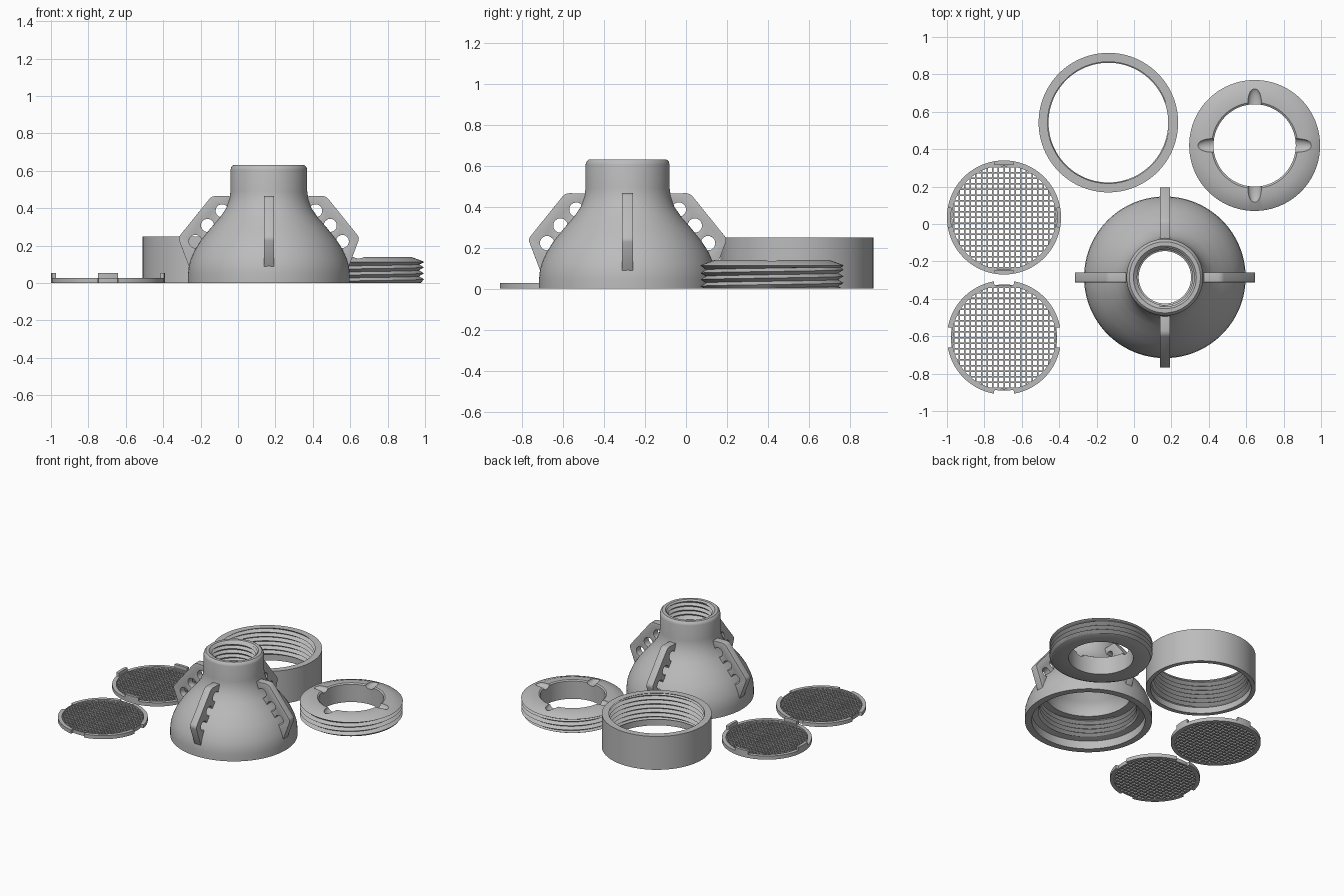
import bpy, bmesh
from math import cos, sin, pi, sqrt
from mathutils import Matrix, Vector

cube = bpy.data.objects.get("Cube")
if cube:
    bpy.data.objects.remove(cube)

grey = bpy.data.materials.new("plain grey")
grey.use_nodes = True
colour = (0.5, 0.5, 0.5, 1)
grey.diffuse_color = colour
grey.node_tree.nodes["Principled BSDF"].inputs["Base Color"].default_value = colour

PITCH = 0.032


def finish(bm, name, centre=(0, 0)):
    """Turn a bmesh into a grey object standing at centre."""
    bmesh.ops.recalc_face_normals(bm, faces=bm.faces)
    mesh = bpy.data.meshes.new(name)
    bm.to_mesh(mesh)
    bm.free()
    mesh.materials.append(grey)
    obj = bpy.data.objects.new(name, mesh)
    obj.location = (*centre, 0)
    bpy.context.collection.objects.link(obj)
    return obj


def thread(r, z0, z1, depth):
    """Profile rows, bottom to top, that wind into a V-shaped screw thread."""
    def row(k):
        def point(a):
            z = z0 + PITCH * (k / 2 - 1 + a / (2 * pi))
            if z < z0 + 1e-4:
                return r, z0
            if z > z1 - 1e-4:
                return r, z1
            return r + (depth if k % 2 else -depth), z
        return point
    return [row(k) for k in range(2 * int((z1 - z0) / PITCH + 1) + 4)]


def lathe(name, centre, profile, start=0, sweep=2 * pi, steps=96):
    """Spin a closed profile; a partial sweep gets end caps."""
    bm = bmesh.new()
    known = {}
    full = sweep > 6

    def vert(row, j):
        a = start + sweep * j / steps
        r, z = row(a) if callable(row) else row
        turn = start + sweep * (j % steps if full else j) / steps
        co = (r * cos(turn), r * sin(turn), z)
        key = tuple(round(c, 5) for c in co)
        if key not in known:
            known[key] = bm.verts.new(co)
        return known[key]

    cols = [[vert(row, j) for row in profile] for j in range(steps + 1)]
    for left, right in zip(cols, cols[1:]):
        for i in range(len(profile)):
            loop = [left[i - 1], right[i - 1], right[i], left[i]]
            loop = list(dict.fromkeys(loop))
            if len(loop) > 2 and not bm.faces.get(loop):
                bm.faces.new(loop)
    if not full:
        bm.faces.new(cols[0])
        bm.faces.new(cols[-1])
    return finish(bm, name, centre)


def bake(obj):
    """Replace the mesh by its modified version."""
    deps = bpy.context.evaluated_depsgraph_get()
    mesh = bpy.data.meshes.new_from_object(obj.evaluated_get(deps))
    obj.modifiers.clear()
    obj.data = mesh


def cut(obj, bm):
    """Subtract a bmesh, given in the object's own frame."""
    cutter = finish(bm, "cutter", obj.location[:2])
    cutter.hide_render = True
    mod = obj.modifiers.new("cut", "BOOLEAN")
    mod.operation = "DIFFERENCE"
    mod.object = cutter
    bake(obj)
    bpy.data.objects.remove(cutter)


# Funnel body: dome and neck outside, threaded hollow inside
BODY = (0.165, -0.285)
dome = [(0.432, 0.05), (0.428, 0.09), (0.416, 0.13), (0.394, 0.18), (0.362, 0.23),
        (0.31, 0.295), (0.262, 0.35), (0.228, 0.4), (0.211, 0.45)]
neck = [(0.205, 0.49), (0.205, 0.605), (0.201, 0.62), (0.19, 0.63), (0.168, 0.63)]
hollow = [(0.14, 0.49), (0.14, 0.46), (0.18, 0.4), (0.215, 0.35), (0.26, 0.295),
          (0.29, 0.25), (0.29, 0.2)]
lathe("funnel_body", BODY, [(0.432, 0)] + dome + neck
      + thread(0.157, 0.5, 0.62, 0.009)[::-1] + hollow
      + thread(0.34, 0.07, 0.2, 0.012)[::-1] + [(0.385, 0.06), (0.385, 0)])

# Four rounded fins, each with three holes along the dome
THICK = 0.053
outline = [(0.185, 0.463), (0.285, 0.466), (0.303, 0.462), (0.316, 0.452),
           (0.474, 0.256), (0.481, 0.243), (0.48, 0.228), (0.428, 0.09), (0.418, 0.075)]
outline += [(r - 0.02, z) for r, z in dome[1:]]
bm = bmesh.new()
face = bm.faces.new([bm.verts.new((r, -THICK / 2, z)) for r, z in outline])
side = bmesh.ops.extrude_face_region(bm, geom=[face])["geom"]
bmesh.ops.translate(bm, vec=(0, THICK, 0),
                    verts=[v for v in side if isinstance(v, bmesh.types.BMVert)])
fin = finish(bm, "fin_1", BODY)
holes = bmesh.new()
for r, z in [(0.25, 0.386), (0.328, 0.308), (0.393, 0.222)]:
    bmesh.ops.create_cone(holes, segments=24, radius1=0.035, radius2=0.035, depth=0.2,
                          cap_ends=True, matrix=Matrix.Translation((r, 0, z))
                          @ Matrix.Rotation(pi / 2, 4, "X"))
cut(fin, holes)
bevel = fin.modifiers.new("round", "BEVEL")
bevel.width = 0.012
bevel.segments = 3
bevel.limit_method = "ANGLE"
bevel.angle_limit = 0.9
bake(fin)
for k in range(1, 4):
    twin = bpy.data.objects.new(f"fin_{k + 1}", fin.data)
    twin.location = fin.location
    twin.rotation_euler.z = k * pi / 2
    bpy.context.collection.objects.link(twin)

# Tall collar threaded on the inside
lathe("threaded_collar", (-0.137, 0.542),
      [(0.373, 0), (0.373, 0.25), (0.325, 0.25)]
      + thread(0.332, 0.05, 0.244, 0.012)[::-1] + [(0.342, 0.045), (0.342, 0)])

# Screw ring threaded on the outside, with four finger slots on top
ring = lathe("screw_ring", (0.645, 0.42),
             [(0.22, 0), (0.33, 0)] + thread(0.336, 0.004, 0.104, 0.013)
             + [(0.35, 0.112), (0.345, 0.116), (0.28, 0.14), (0.23, 0.14), (0.22, 0.133)])
slots = bmesh.new()
for k in range(4):
    bmesh.ops.create_uvsphere(slots, u_segments=24, v_segments=12, radius=1,
                              matrix=Matrix.Rotation(k * pi / 2, 4, "Z")
                              @ Matrix.Translation((0.225, 0, 0.142))
                              @ Matrix.Diagonal((0.085, 0.037, 0.028, 1)))
cut(ring, slots)


# Two mesh screens: one with raised tabs, one with matching notches
def screen(name, centre, tabbed):
    def hoop(r0, r1, z0, z1):
        return [(r0, z0), (r1, z0), (r1, z1), (r0, z1)]

    outer = 0.305
    half = 0.055 / outer
    lathe(name + "_rim", centre, hoop(0.277, outer if tabbed else 0.284, 0, 0.027))
    for k in range(4):
        mid = k * pi / 2
        if tabbed:
            lathe(f"{name}_tab_{k + 1}", centre, hoop(0.284, outer, 0.02, 0.053),
                  mid - half, 2 * half, 8)
        else:
            lathe(f"{name}_rim_arc_{k + 1}", centre, hoop(0.28, outer, 0, 0.027),
                  mid + half, pi / 2 - 2 * half, 20)
    bm = bmesh.new()
    for i in range(-9, 10):
        off = i * 0.03
        length = 2 * sqrt(0.281 ** 2 - off ** 2)
        for pos, size in [((0, off, 0.01), (length, 0.008, 0.018)),
                          ((off, 0, 0.01), (0.008, length, 0.017))]:
            bmesh.ops.create_cube(bm, size=1, matrix=Matrix.Translation(pos)
                                  @ Matrix.Diagonal(Vector((*size, 1))))
    finish(bm, name + "_mesh", centre)


screen("tabbed_screen", (-0.695, 0.035), True)
screen("notched_screen", (-0.695, -0.607), False)

# Smooth round surfaces, keep hard edges
for obj in bpy.context.collection.objects:
    if obj.type == "MESH" and grey in list(obj.data.materials):
        obj.select_set(True)
        bpy.context.view_layer.objects.active = obj
bpy.ops.object.shade_smooth_by_angle(angle=0.6)
